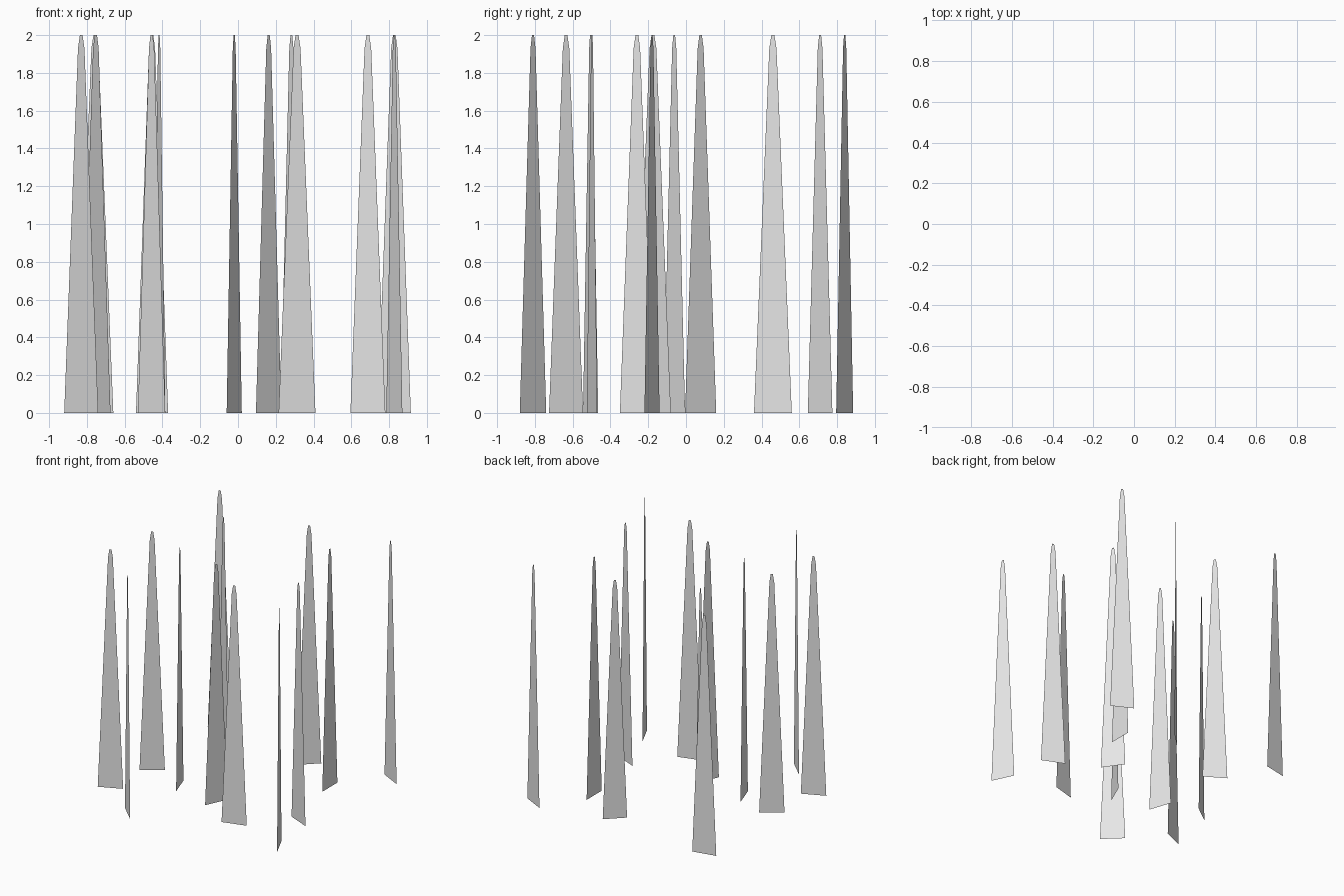
import bpy
from mathutils import Vector

cube = bpy.data.objects.get("Cube")
if cube:
    bpy.data.objects.remove(cube, do_unlink=True)

# One plain grey for every blade
grey = bpy.data.materials.new("light_grey")
grey.use_nodes = True
grey.diffuse_color = (0.8, 0.8, 0.8, 1)
grey.node_tree.nodes["Principled BSDF"].inputs["Base Color"].default_value = (0.8, 0.8, 0.8, 1)

# Half-width of a blade (share of its base) at each height
PROFILE = [(0, 1), (1.93, 0.19), (2, 0.08)]


def blade(name, start, end):
    """Flat upright tapered blade standing on the line from start to end."""
    a, b = Vector((*start, 0)), Vector((*end, 0))
    mid, half = (a + b) / 2, (b - a) / 2
    verts = []
    for z, share in PROFILE:
        verts += [(-half.x * share, -half.y * share, z), (half.x * share, half.y * share, z)]
    faces = [(i, i + 1, i + 3, i + 2) for i in range(0, len(verts) - 2, 2)]
    mesh = bpy.data.meshes.new(name)
    mesh.from_pydata(verts, [], faces)
    mesh.materials.append(grey)
    obj = bpy.data.objects.new(name, mesh)
    obj.location = mid
    bpy.context.collection.objects.link(obj)


# Base lines of the scattered blades, back to front
BASES = [
    ((-0.855, 0.82), (-0.66, 0.86)),
    ((0.74, 0.885), (0.915, 0.795)),
    ((0.095, 0.645), (0.23, 0.775)),
    ((0.53, 0.36), (0.53, 0.56)),
    ((-0.54, 0.51), (-0.37, 0.405)),
    ((0.225, 0.16), (0.34, -0.005)),
    ((-0.83, -0.12), (-0.675, -0.005)),
    ((-0.45, -0.08), (-0.385, -0.27)),
    ((-0.06, -0.35), (0.02, -0.17)),
    ((0.595, -0.14), (0.78, -0.22)),
    ((-0.92, -0.545), (-0.74, -0.465)),
    ((0.215, -0.525), (0.41, -0.47)),
    ((0.785, -0.545), (0.87, -0.725)),
    ((-0.53, -0.74), (-0.385, -0.88)),
]
for n, (start, end) in enumerate(BASES, 1):
    blade(f"grass_blade_{n}", start, end)
